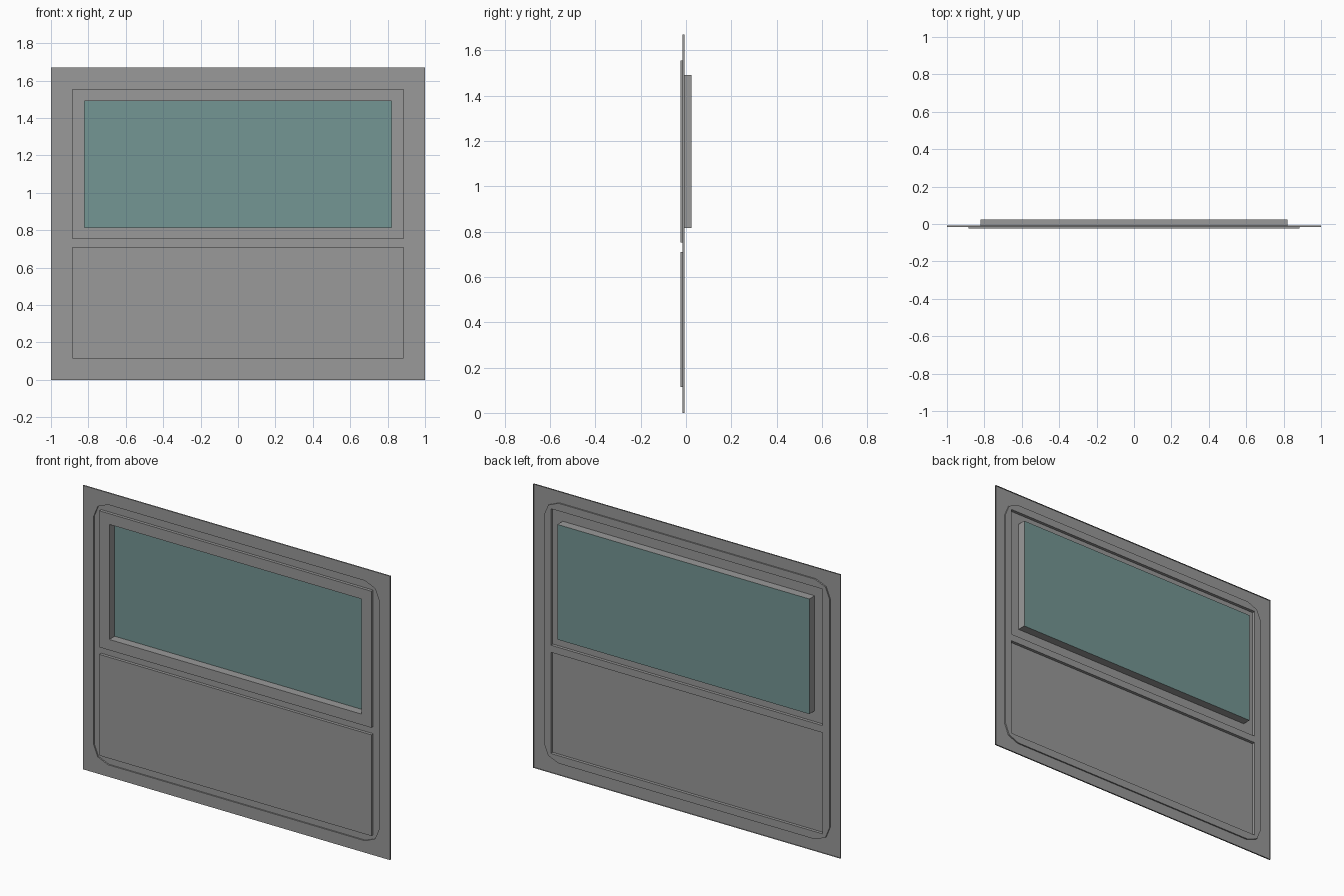
import bpy, bmesh
from math import sin, cos, pi

cube = bpy.data.objects.get("Cube")
if cube:
    bpy.data.objects.remove(cube)


def material(name, color):
    m = bpy.data.materials.new(name)
    m.use_nodes = True
    m.diffuse_color = color
    m.node_tree.nodes["Principled BSDF"].inputs["Base Color"].default_value = color
    return m


GREY = material("grey metal", (0.32, 0.32, 0.32, 1))
GLASS = material("teal glass", (0.175, 0.305, 0.295, 1))

# Depths of the pressed sheet, front to back
PLATE_Y, BORDER_Y, FIELD_Y, GLASS_Y = -0.025, -0.015, -0.007, 0.025
HEIGHT = 1.67
ROUND = 0.095


def outline(half, z0, z1, y, r_low=0.0, r_high=0.0):
    """Rectangle facing the front, three points on each corner arc."""
    pts = []
    corners = ((-1, z0, r_low, 1), (1, z0, r_low, 1), (1, z1, r_high, -1), (-1, z1, r_high, -1))
    for k, (sx, z, r, sz) in enumerate(corners):
        for step in range(3):
            a = pi + k * pi / 2 + step * pi / 4
            pts.append((sx * (half - r) + r * cos(a), y, z + sz * r + r * sin(a)))
    return pts


def sheet(name, mat, loops, cap=False):
    """Skin a chain of outlines from outside to inside, optionally closed."""
    bm = bmesh.new()
    rings = [[bm.verts.new(p) for p in loop] for loop in loops]
    for a, b in zip(rings, rings[1:]):
        for i in range(len(a)):
            j = (i + 1) % len(a)
            bm.faces.new((a[i], a[j], b[j], b[i]))
    if cap:
        bm.faces.new(rings[-1])
    bmesh.ops.remove_doubles(bm, verts=bm.verts, dist=1e-5)
    mesh = bpy.data.meshes.new(name)
    bm.to_mesh(mesh)
    bm.free()
    mesh.materials.append(mat)
    obj = bpy.data.objects.new(name, mesh)
    bpy.context.collection.objects.link(obj)
    return obj


# Outer frame: back-folded rim, flat border, step down to the field
low, high, field_half, split = 0.07, HEIGHT - 0.07, 0.93, 0.73
sheet("outer_frame", GREY, [
    outline(1, 0, HEIGHT, FIELD_Y),
    outline(1, 0, HEIGHT, BORDER_Y),
    outline(field_half, low, high, BORDER_Y, ROUND, ROUND),
    outline(field_half, low, high, FIELD_Y, ROUND, ROUND)])

# Recessed field, one ring around each raised plate
plate_half = 0.885
lower, upper = (0.115, 0.71), (0.752, 1.555)
sheet("lower_field", GREY, [
    outline(field_half, low, split, FIELD_Y, r_low=ROUND),
    outline(plate_half, *lower, FIELD_Y)])
sheet("upper_field", GREY, [
    outline(field_half, split, high, FIELD_Y, r_high=ROUND),
    outline(plate_half, *upper, FIELD_Y)])

# Raised plates and the deep window opening
sheet("lower_panel", GREY, [
    outline(plate_half, *lower, FIELD_Y),
    outline(plate_half, *lower, PLATE_Y)], cap=True)
window = (0.82, 0.815, 1.492)
sheet("window_surround", GREY, [
    outline(plate_half, *upper, FIELD_Y),
    outline(plate_half, *upper, PLATE_Y),
    outline(*window, PLATE_Y),
    outline(*window, GLASS_Y)])
sheet("window_glass", GLASS, [outline(*window, GLASS_Y)], cap=True)
